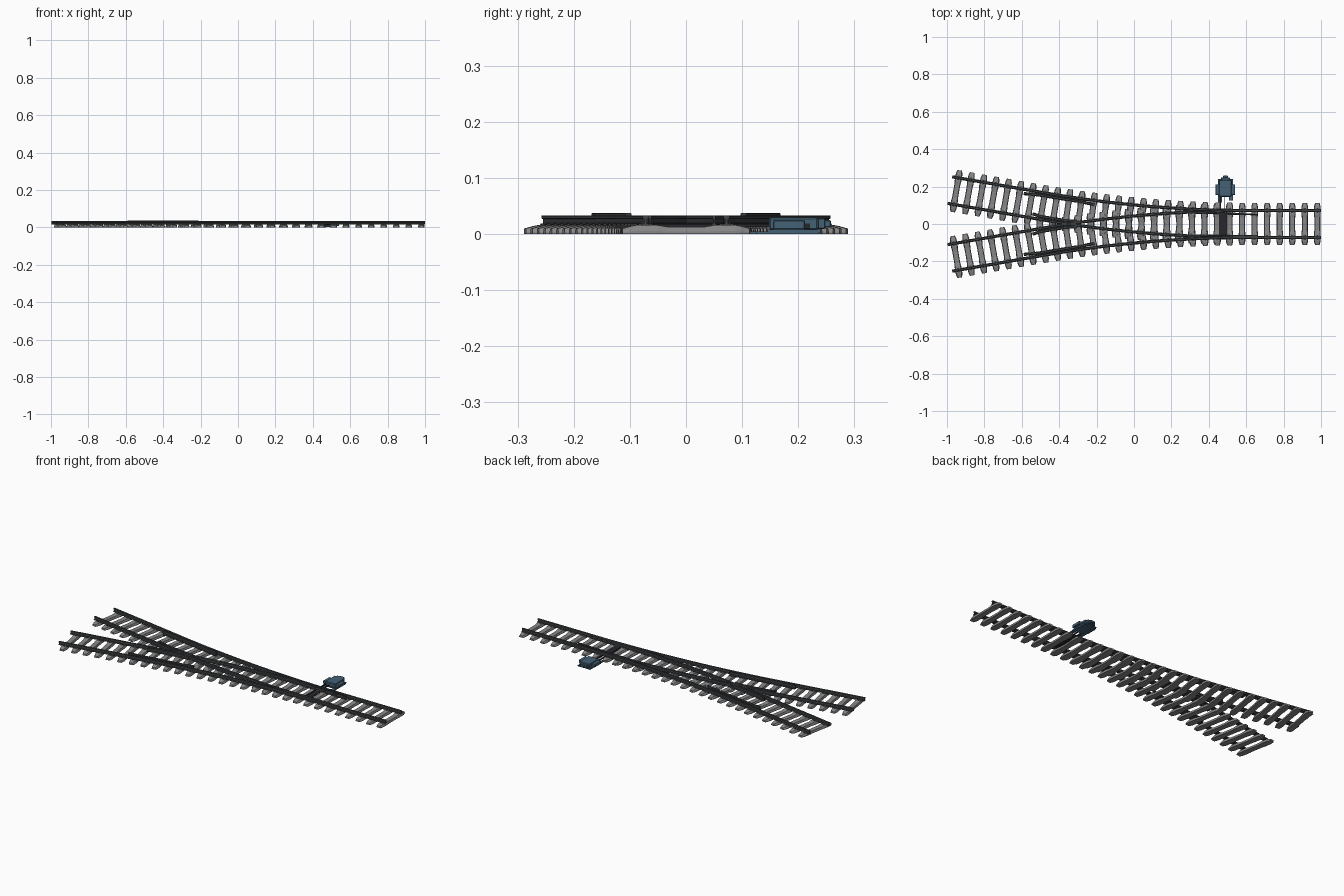
import bpy, bmesh
from math import sin, cos
from mathutils import Vector

if "Cube" in bpy.data.objects:
    bpy.data.objects.remove(bpy.data.objects["Cube"])

R, S0, ANG, END, GAUGE = 6.5, 0.38, 0.172, 1.997, 0.072


def material(name, c):
    m = bpy.data.materials.new(name)
    m.diffuse_color = (*c, 1)
    m.use_nodes = True
    m.node_tree.nodes["Principled BSDF"].inputs["Base Color"].default_value = m.diffuse_color
    return m


STEEL = material("steel", (0.05, 0.055, 0.06))
CONCRETE = material("concrete", (0.24, 0.24, 0.24))
BLUE = material("machine_blue", (0.06, 0.12, 0.18))
DARK = material("dark", (0.02, 0.02, 0.025))


def finish(bm, name, mat):
    bmesh.ops.recalc_face_normals(bm, faces=bm.faces)
    me = bpy.data.meshes.new(name)
    bm.to_mesh(me)
    bm.free()
    me.materials.append(mat)
    ob = bpy.data.objects.new(name, me)
    bpy.context.collection.objects.link(ob)
    return ob


def track(s, off=0, side=1):
    """Point and heading on a branch: straight, arc, straight. off > 0 is the outer side."""
    a = min(max((s - S0) / R, 0), ANG)
    tail = max(s - S0 - R * ANG, 0)
    x = 1 - min(s, S0) - R * sin(a) - tail * cos(a)
    y = R * (1 - cos(a)) + tail * sin(a)
    return Vector((x + off * sin(a), side * (y + off * cos(a)))), side * a


def loft(bm, rings):
    vs = [[bm.verts.new(p) for p in r] for r in rings]
    n = len(vs[0])
    for a, b in zip(vs, vs[1:]):
        for i in range(n):
            bm.faces.new((a[i], a[(i + 1) % n], b[(i + 1) % n], b[i]))
    bm.faces.new(vs[0])
    bm.faces.new(vs[-1])


# rail cross-section: foot, web, head
HALF = [(0.0085, 0.0150), (0.0085, 0.0172), (0.0025, 0.0195),
        (0.0025, 0.0265), (0.0055, 0.0280), (0.0055, 0.0325), (0.0045, 0.0335)]
PROFILE = HALF + [(-u, z) for u, z in reversed(HALF)]


def rail(name, pts, lift=0.0, tip=1.0, tip_n=0):
    rings = []
    for i, p in enumerate(pts):
        d = (pts[min(i + 1, len(pts) - 1)] - pts[max(i - 1, 0)]).normalized()
        n = Vector((-d.y, d.x))
        w = tip + (1 - tip) * i / tip_n if i < tip_n else 1
        rings.append([(p.x + n.x * u * w, p.y + n.y * u * w, z + (lift if z > 0.016 else 0))
                      for u, z in PROFILE])
    bm = bmesh.new()
    loft(bm, rings)
    finish(bm, name, STEEL)


def span(a, b, n=30):
    return [a + (b - a) * i / n for i in range(n + 1)]


def flared(s0, s1, side, off):
    """Short guide rail with both ends bent away from the running rail."""
    ends = 0.007 * (1 if off < 0 else -1)
    return [track(s, off + ends * max(0, abs(2 * i / 12 - 1) - 0.6) / 0.4, side)[0]
            for i, s in enumerate(span(s0, s1, 12))]


for side, label in ((1, "left"), (-1, "right")):
    rail(label + "_stock_rail", [track(s, GAUGE, side)[0] for s in span(0, END, 40)])
    # switch blade running into the closure and crossing rail
    closure = [track(s, -GAUGE, side)[0] for s in span(0.7, END)]
    tip = Vector((0.66, -0.064 if side > 0 else 0.05))
    blade = [tip.lerp(closure[0], i / 4) for i in range(4)]
    rail(label + "_blade_and_closure_rail", blade + closure, tip=0.5, tip_n=4)
    rail(label + "_check_rail", flared(1.22, 1.605, side, GAUGE - 0.016), lift=0.004)
    rail(label + "_wing_rail", flared(1.30, 1.54, side, 0.016 - GAUGE))

# sleeper stations: position along length, bottom half width, top half width, height
STATIONS = [(0.113, 0.012, 0.009, 0.010), (0.096, 0.017, 0.013, 0.0145),
            (0.088, 0.018, 0.014, 0.016), (0.052, 0.018, 0.014, 0.016),
            (0.034, 0.016, 0.013, 0.013)]
STATIONS = STATIONS + [(-t, b, w, h) for t, b, w, h in reversed(STATIONS)]


def box(bm, center, size, angle=0.0):
    cx, cy, cz = center
    for_v = bmesh.ops.create_cube(bm, size=1)["verts"]
    for v in for_v:
        x, y = v.co.x * size[0], v.co.y * size[1]
        v.co = (cx + x * cos(angle) - y * sin(angle),
                cy + x * sin(angle) + y * cos(angle), cz + v.co.z * size[2])


sleepers, clips = bmesh.new(), bmesh.new()


def sleeper(s, side):
    c, a = track(s, 0, side)
    u, v = Vector((cos(a), -sin(a))), Vector((sin(a), cos(a)))
    rings = []
    for t, b, w, h in STATIONS:
        rings.append([(*(c + v * t + u * k), z) for k, z in
                      ((-b, 0), (-b, h * 0.35), (-w, h), (w, h), (b, h * 0.35), (b, 0))])
    loft(sleepers, rings)
    # rail clips on both sides of each rail seat
    for r in (-GAUGE, GAUGE):
        for e in (-0.010, 0.010):
            p = c + v * (r + e)
            box(clips, (p.x, p.y, 0.0172), (0.011, 0.005, 0.004), -a)


for i in range(30):
    s = 0.02 + i * 0.067
    for side in ((1,) if s < S0 + 0.05 else (1, -1)):
        sleeper(s, side)
finish(sleepers, "sleepers", CONCRETE)
finish(clips, "rail_clips", STEEL)


def part(name, mat, boxes, bevel=0.0):
    """Boxes given as (x0, x1, y0, y1, z0, z1)."""
    bm = bmesh.new()
    for x0, x1, y0, y1, z0, z1 in boxes:
        box(bm, ((x0 + x1) / 2, (y0 + y1) / 2, (z0 + z1) / 2), (x1 - x0, y1 - y0, z1 - z0))
    ob = finish(bm, name, mat)
    if bevel:
        m = ob.modifiers.new("bevel", "BEVEL")
        m.width, m.segments = bevel, 1


# point machine beside the blades
part("machine_body", BLUE, [(0.455, 0.522, 0.148, 0.236, 0.007, 0.030)], 0.003)
part("machine_side_housings", BLUE, [(0.436, 0.457, 0.155, 0.212, 0.008, 0.025),
                                     (0.520, 0.541, 0.155, 0.212, 0.008, 0.025)], 0.002)
part("machine_end_cap", BLUE, [(0.465, 0.512, 0.234, 0.248, 0.009, 0.028),
                               (0.477, 0.502, 0.246, 0.258, 0.012, 0.025)], 0.0015)
part("machine_base", BLUE, [(0.450, 0.528, 0.145, 0.240, 0.003, 0.008),
                            (0.450, 0.470, 0.115, 0.236, 0, 0.005),
                            (0.508, 0.528, 0.125, 0.236, 0, 0.005)])
part("crank_hatches", DARK, [(0.521, 0.524, 0.207, 0.221, 0.010, 0.019)])

# drive rods and stretcher bars to the blades
part("drive_rods", DARK, [(0.458, 0.464, -0.066, 0.150, 0.013, 0.019),
                          (0.480, 0.485, 0.050, 0.150, 0.013, 0.018)])
part("stretcher_plate", DARK, [(0.455, 0.495, -0.058, 0.054, 0.012, 0.017)])
